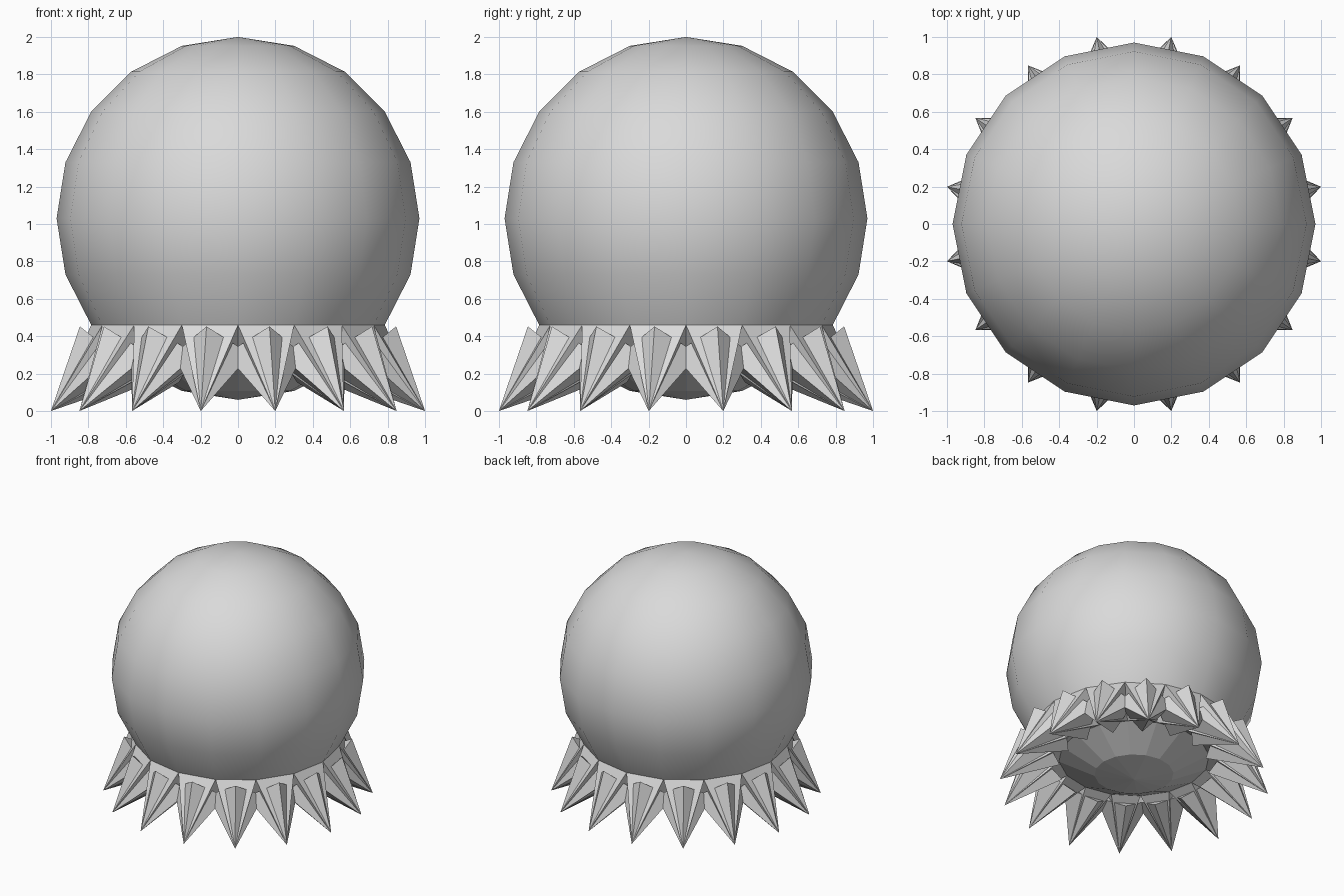
import bpy, bmesh
from math import cos, sin, pi, radians
from mathutils import Vector, Matrix

default = bpy.data.objects.get("Cube")
if default:
    bpy.data.objects.remove(default)

SIDES, RADIUS, CENTRE = 16, 0.97, 1.03
STEP = 2 * pi / SIDES

grey = bpy.data.materials.new("plain grey")
grey.use_nodes = True
colour = (0.7, 0.7, 0.7, 1)
grey.diffuse_color = colour
grey.node_tree.nodes["Principled BSDF"].inputs["Base Color"].default_value = colour

# Ball, smooth above the spike collar and faceted beneath it
bpy.ops.mesh.primitive_uv_sphere_add(segments=SIDES, ring_count=10,
                                     radius=RADIUS, location=(0, 0, CENTRE))
ball = bpy.context.object
ball.name = "ball"
ball.data.materials.append(grey)
for face in ball.data.polygons:
    face.use_smooth = face.center.z > -0.6


def ball_point(angle, latitude):
    r = RADIUS * cos(radians(latitude))
    return Vector((r * cos(angle), r * sin(angle),
                   CENTRE + RADIUS * sin(radians(latitude))))


def add_pyramid(bm, base, tip):
    ring = [bm.verts.new(p) for p in base]
    apex = bm.verts.new(tip)
    bm.faces.new(ring)
    for i, v in enumerate(ring):
        bm.faces.new((ring[i - 1], v, apex))


# Collar: each spike is a square pyramid crossed with one turned to a diamond
bm = bmesh.new()
half = STEP / 2
corners = [ball_point(-half, -36), ball_point(half, -36),
           ball_point(half, -54), ball_point(-half, -54)]
middle = sum(corners, Vector()) / 4
tip = Vector((1.02, 0, 0))
normal = (tip - middle).normalized()
side = Vector((0, 1, 0))
up = side.cross(normal)
if up.z < 0:
    up.negate()
raised = middle + normal * 0.07
reach = 0.21
diamond = [raised + d * reach for d in (up, side, -up, -side)]

for i in range(SIDES):
    turn = Matrix.Rotation((i + 0.5) * STEP, 3, 'Z')
    for base in (corners, diamond):
        add_pyramid(bm, [turn @ p for p in base], turn @ tip)

bmesh.ops.recalc_face_normals(bm, faces=bm.faces)
mesh = bpy.data.meshes.new("spike_collar")
bm.to_mesh(mesh)
bm.free()
mesh.materials.append(grey)
collar = bpy.data.objects.new("spike_collar", mesh)
bpy.context.collection.objects.link(collar)
